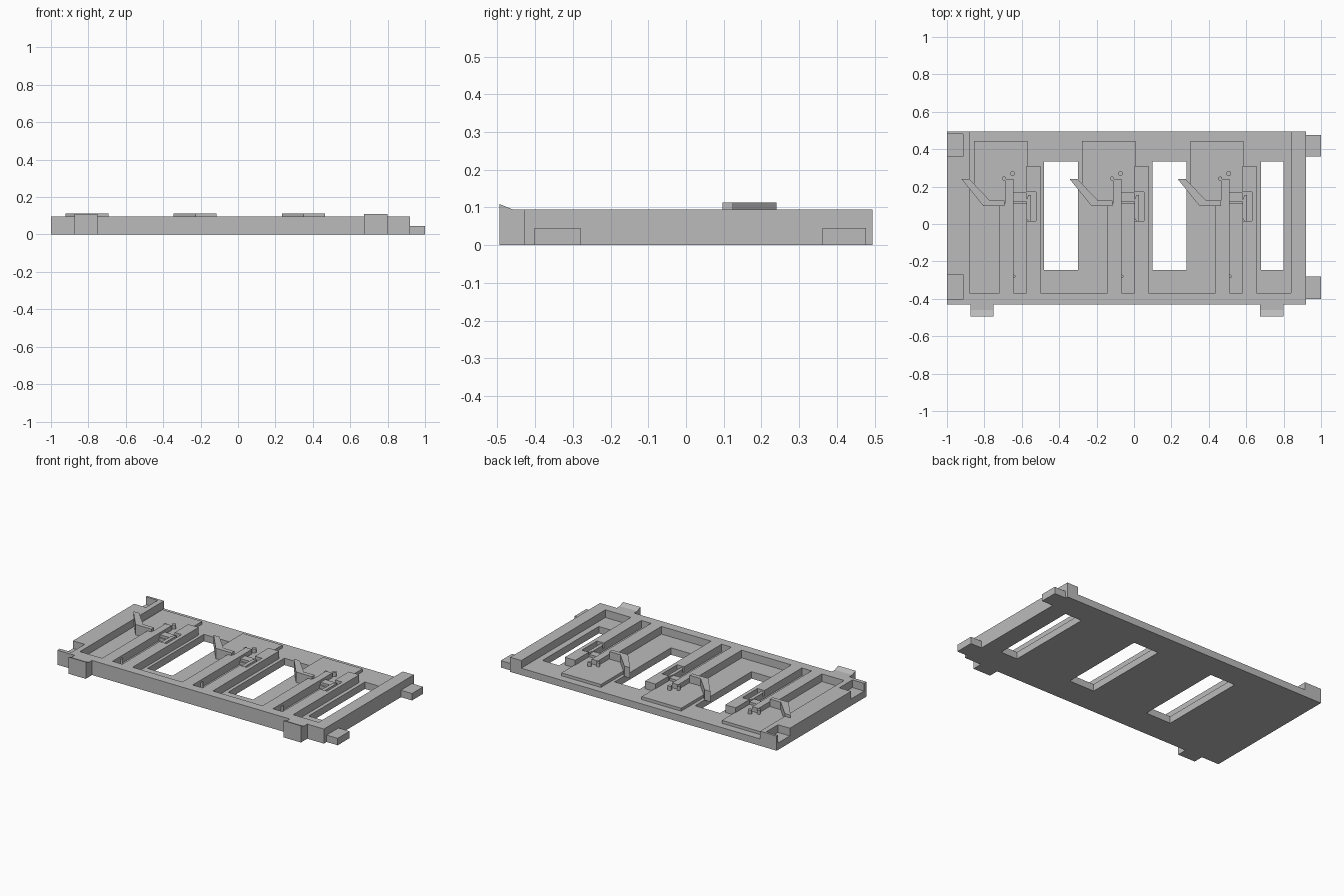
import bpy, bmesh

cube = bpy.data.objects.get("Cube")
if cube:
    bpy.data.objects.remove(cube, do_unlink=True)

grey = bpy.data.materials.new("plain grey")
grey.use_nodes = True
grey.diffuse_color = (0.5, 0.5, 0.5, 1)
grey.node_tree.nodes["Principled BSDF"].inputs["Base Color"].default_value = (0.5, 0.5, 0.5, 1)

PITCH = 0.578
FLOOR = 0.045
TOP = 0.095
CAP = 0.113


def prism(name, points, low, high, axis="z"):
    """Extrude an outline along z, or a (y, z) outline along x."""
    bm = bmesh.new()
    place = (lambda p, h: (p[0], p[1], h)) if axis == "z" else (lambda p, h: (h, p[0], p[1]))
    face = bm.faces.new([bm.verts.new(place(p, low)) for p in points])
    new = bmesh.ops.extrude_face_region(bm, geom=[face])["geom"]
    shift = (0, 0, high - low) if axis == "z" else (high - low, 0, 0)
    bmesh.ops.translate(bm, vec=shift, verts=[v for v in new if isinstance(v, bmesh.types.BMVert)])
    bmesh.ops.recalc_face_normals(bm, faces=bm.faces)
    mesh = bpy.data.meshes.new(name)
    bm.to_mesh(mesh)
    bm.free()
    mesh.materials.append(grey)
    obj = bpy.data.objects.new(name, mesh)
    bpy.context.collection.objects.link(obj)
    return obj


def box(name, x0, x1, y0, y1, z0, z1):
    return prism(name, [(x0, y0), (x1, y0), (x1, y1), (x0, y1)], z0, z1)


def cut(target, *bounds):
    """Carve a box out of the target."""
    cutter = box("cutter", *bounds)
    cutter.hide_render = True
    mod = target.modifiers.new("cut", "BOOLEAN")
    mod.operation = "DIFFERENCE"
    mod.solver = "EXACT"
    mod.object = cutter
    bpy.context.view_layer.objects.active = target
    bpy.ops.object.modifier_apply(modifier=mod.name)
    bpy.data.objects.remove(cutter, do_unlink=True)


def peg(name, x, y, radius, height):
    bpy.ops.mesh.primitive_cylinder_add(vertices=16, radius=radius, depth=height - FLOOR,
                                        location=(x, y, (height + FLOOR) / 2))
    obj = bpy.context.object
    obj.name = name
    obj.data.materials.append(grey)
    bpy.ops.object.shade_smooth_by_angle()


# Tray with a recess open at the back, end sockets and three windows
tray = box("tray", -1, 0.92, -0.43, 0.495, 0, TOP)
cut(tray, -0.88, 0.84, -0.37, 0.6, FLOOR, 0.2)
for y0, y1 in ((-0.405, -0.27), (0.36, 0.48)):
    cut(tray, -1.1, -0.915, y0, y1, FLOOR, 0.2)
for x0, x1 in ((-0.48, -0.30), (0.10, 0.28), (0.68, 0.80)):
    cut(tray, x0, x1, -0.245, 0.335, -0.1, 0.07)

# Joining lugs on the right end
for y0, y1 in ((-0.402, -0.28), (0.362, 0.477)):
    box("end_lug", 0.92, 1, y0, y1, 0, FLOOR)

# Front hooks with a sloping lip
hook = [(-0.43, 0), (-0.495, 0), (-0.495, 0.109), (-0.46, TOP), (-0.43, TOP)]
for x0 in (-0.875, 0.675):
    prism("front_hook", hook, x0, x0 + 0.125, "x")

# Three identical mechanism bays
for i in range(3):
    d = i * PITCH
    # Raised pad behind the lever
    prism("back_pad", [(x + d, y) for x, y in (
        (-0.855, 0.445), (-0.57, 0.445), (-0.57, 0.11), (-0.79, 0.11), (-0.855, 0.19))],
        FLOOR, 0.064)
    # Guide rails either side of the channel
    prism("inner_rail", [(x + d, y) for x, y in (
        (-0.72, -0.37), (-0.645, -0.37), (-0.645, 0.24), (-0.69, 0.24),
        (-0.69, 0.11), (-0.72, 0.11))], FLOOR, TOP)
    rail = box("outer_rail", -0.575 + d, -0.5 + d, -0.37, 0.31, FLOOR, TOP)
    cut(rail, -0.6 + d, -0.525 + d, 0.015, 0.17, 0.062, 0.2)
    # Bent lever
    prism("lever", [(x + d, y) for x, y in (
        (-0.922, 0.24), (-0.88, 0.24), (-0.77, 0.125), (-0.692, 0.125),
        (-0.692, 0.097), (-0.806, 0.097))], FLOOR, CAP)
    # Latch bar and its flag
    box("latch_bar", -0.645 + d, -0.575 + d, 0.12, 0.168, FLOOR, 0.08)
    prism("latch_flag", [(x + d, y) for x, y in (
        (-0.575, 0.03), (-0.565, 0.015), (-0.552, 0.015), (-0.552, 0.155),
        (-0.565, 0.155), (-0.575, 0.13))], 0.06, 0.085)
    # Small pegs
    peg("pivot_peg", -0.65 + d, 0.27, 0.013, 0.09)
    peg("stop_peg", -0.695 + d, 0.243, 0.011, 0.09)
    peg("channel_peg", -0.643 + d, -0.28, 0.009, 0.08)
